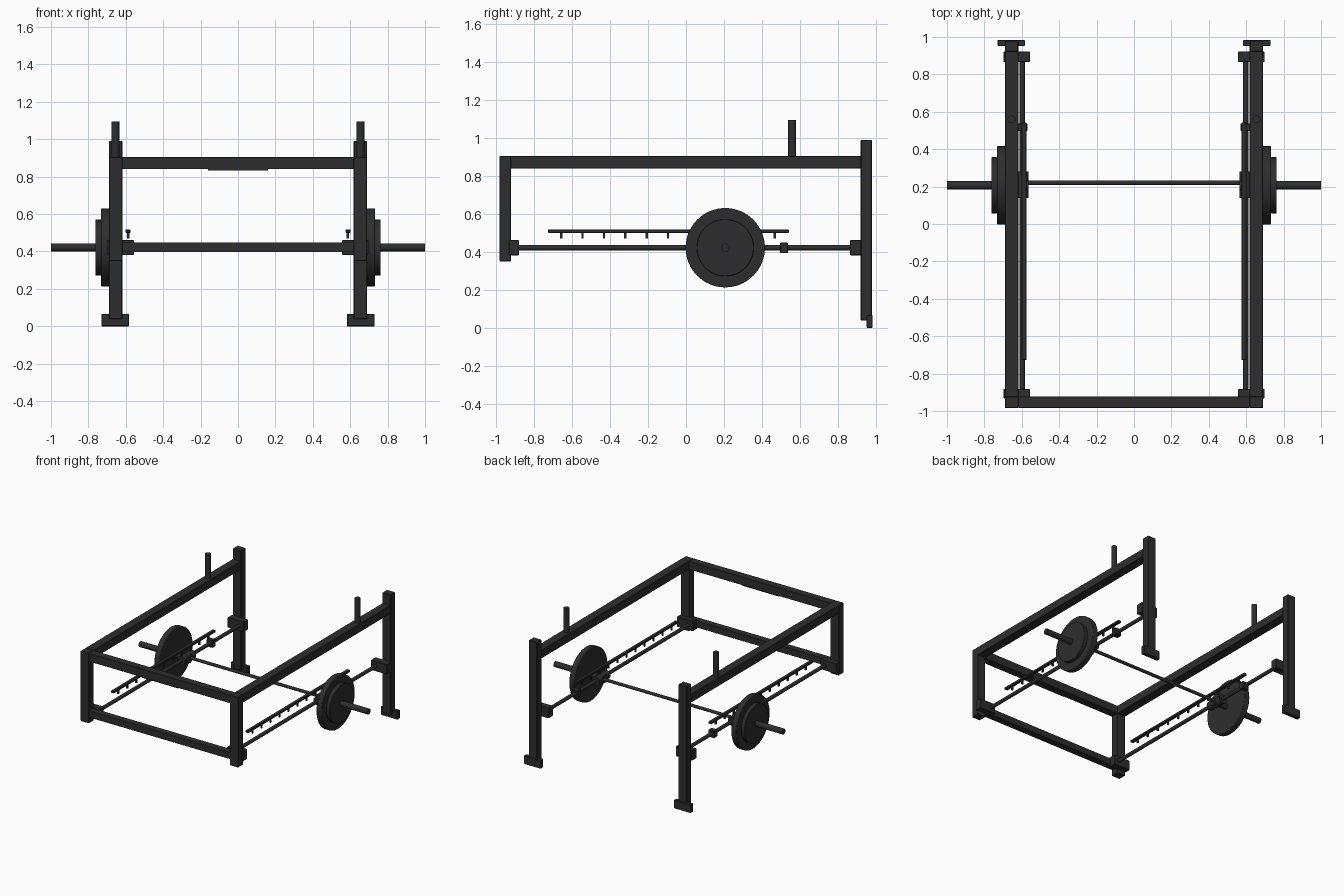
import bpy
import math
from mathutils import Vector

old = bpy.data.objects.get("Cube")
if old:
    bpy.data.objects.remove(old, do_unlink=True)

black = bpy.data.materials.new("charcoal black")
black.use_nodes = True
COLOUR = (0.027, 0.027, 0.027, 1)
black.diffuse_color = COLOUR
black.node_tree.nodes["Principled BSDF"].inputs["Base Color"].default_value = COLOUR


def box(name, x, y, z, bevel=0.0):
    """Box from (low, high) ranges on each axis."""
    bpy.ops.mesh.primitive_cube_add(size=1, location=[(a + b) / 2 for a, b in (x, y, z)])
    ob = bpy.context.object
    ob.name = name
    ob.scale = [abs(b - a) for a, b in (x, y, z)]
    bpy.ops.object.transform_apply(location=False, rotation=False, scale=True)
    if bevel:
        mod = ob.modifiers.new("soft edges", "BEVEL")
        mod.width = bevel
        mod.segments = 1
    ob.data.materials.append(black)
    return ob


def rod(name, start, end, radius, sides=32, bevel=0.0):
    """Round bar or disc between two points."""
    a, b = Vector(start), Vector(end)
    bpy.ops.mesh.primitive_cylinder_add(vertices=sides, radius=radius,
                                        depth=(b - a).length, location=(a + b) / 2)
    ob = bpy.context.object
    ob.name = name
    ob.rotation_euler = (b - a).to_track_quat("Z", "Y").to_euler()
    bpy.ops.object.shade_smooth_by_angle(angle=math.radians(35))
    if bevel:
        mod = ob.modifiers.new("soft edges", "BEVEL")
        mod.width = bevel
        mod.segments = 2
    ob.data.materials.append(black)
    return ob


RAIL_X, RAIL_Z = 0.597, 0.422
BAR_Y = 0.207

for side, s in (("left", 1), ("right", -1)):
    def span(a, b):
        return tuple(sorted((s * a, s * b)))

    # Frame
    post = span(0.618, 0.69)
    box(side + "_back_post", post, (0.92, 0.98), (0.038, 0.99), 0.004)
    box(side + "_back_foot", span(0.583, 0.73), (0.952, 0.984), (0, 0.067), 0.003)
    box(side + "_front_post", post, (-0.984, -0.922), (0.35, 0.905), 0.003)
    box(side + "_top_beam", post, (-0.925, 0.922), (0.84, 0.906), 0.003)
    rod(side + "_storage_peg", (s * 0.655, 0.56, 0.9), (s * 0.655, 0.56, 1.095), 0.021, 24)

    # Guide rail with its end brackets and stop
    rod(side + "_guide_rail", (s * RAIL_X, -0.93, RAIL_Z), (s * RAIL_X, 0.92, RAIL_Z), 0.014, 20)
    for end, y in (("front", (-0.933, -0.881)), ("back", (0.865, 0.922))):
        box(f"{side}_{end}_bracket", span(0.557, 0.698), y, (0.382, 0.462), 0.003)
    box(side + "_rail_stop", span(0.57, 0.624), (0.496, 0.538), (0.393, 0.45), 0.004)

    # Catch rack with hanging teeth
    box(side + "_rack_strip", span(0.575, 0.602), (-0.728, 0.543), (0.5, 0.518), 0.003)
    for i in range(11):
        y = -0.658 + i * 0.1126
        box(f"{side}_rack_tooth_{i + 1}", span(0.581, 0.593), (y - 0.006, y + 0.006), (0.47, 0.503))

    # Carriage, sleeve and weights
    rod(side + "_carriage", (s * RAIL_X, 0.14, RAIL_Z), (s * RAIL_X, 0.28, RAIL_Z), 0.034)
    rod(side + "_sleeve_collar", (s * 0.563, BAR_Y, RAIL_Z), (s * 0.58, BAR_Y, RAIL_Z), 0.032)
    rod(side + "_sleeve", (s * 0.565, BAR_Y, RAIL_Z), (s, BAR_Y, RAIL_Z), 0.022)
    rod(side + "_large_weight", (s * 0.687, BAR_Y, RAIL_Z), (s * 0.732, BAR_Y, RAIL_Z), 0.209, 64, 0.004)
    rod(side + "_small_weight", (s * 0.732, BAR_Y, RAIL_Z), (s * 0.763, BAR_Y, RAIL_Z), 0.15, 64, 0.003)

# Cross members and bar
box("front_top_beam", (-0.62, 0.62), (-0.983, -0.922), (0.84, 0.905), 0.002)
box("front_lower_beam", (-0.62, 0.62), (-0.98, -0.926), (0.396, 0.449), 0.002)
box("front_beam_plate", (-0.16, 0.16), (-0.975, -0.93), (0.832, 0.841))
rod("bar_shaft", (-0.57, 0.22, RAIL_Z), (0.57, 0.22, RAIL_Z), 0.012, 20)
